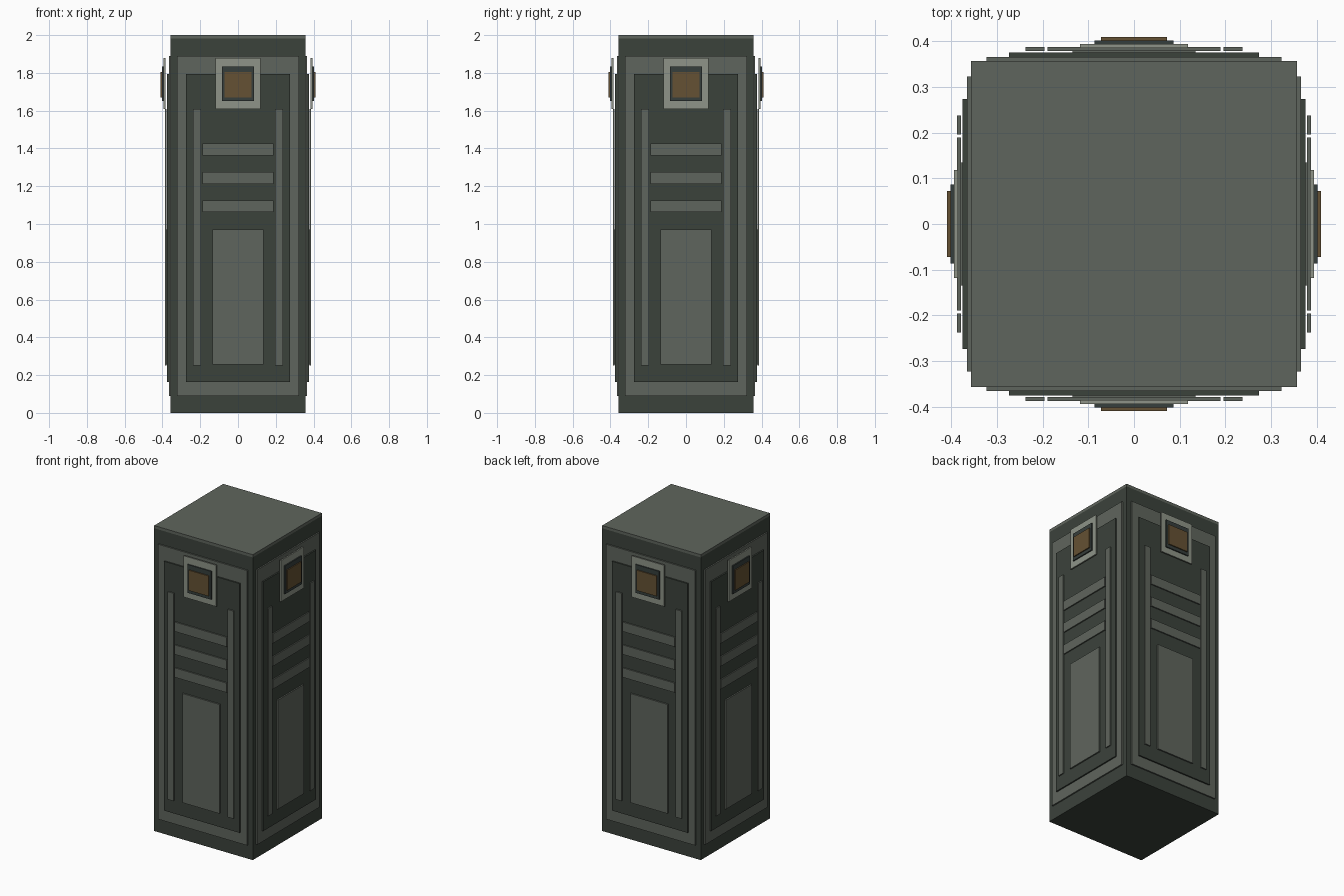
import bpy
import bmesh
from math import pi
from mathutils import Matrix

if "Cube" in bpy.data.objects:
    bpy.data.objects.remove(bpy.data.objects["Cube"])


def linear(c):
    c /= 255
    return c / 12.92 if c <= 0.04045 else ((c + 0.055) / 1.055) ** 2.4


def material(name, *rgb):
    mat = bpy.data.materials.new(name)
    colour = [linear(c) for c in rgb] + [1]
    mat.diffuse_color = colour
    mat.use_nodes = True
    mat.node_tree.nodes["Principled BSDF"].inputs["Base Color"].default_value = colour
    return mat


DARK = material("dark green grey", 59, 66, 59)
MID = material("mid green grey", 95, 101, 93)
PALE = material("pale grey", 142, 148, 136)
SOCKET = material("dark slate", 54, 62, 60)
AMBER = material("dull amber", 101, 81, 51)


def box(name, mat, x, y, z, turn=0):
    """Box spanning the given (low, high) ranges, turned about the z axis."""
    bm = bmesh.new()
    bmesh.ops.create_cube(bm, size=1)
    for v in bm.verts:
        v.co = [sum(r) / 2 + c * (r[1] - r[0]) for r, c in zip((x, y, z), v.co)]
    bm.transform(Matrix.Rotation(turn, 4, "Z"))
    mesh = bpy.data.meshes.new(name)
    bm.to_mesh(mesh)
    bm.free()
    mesh.materials.append(mat)
    obj = bpy.data.objects.new(name, mesh)
    bpy.context.collection.objects.link(obj)


# Column body and its thin cap
HALF = 0.357
side = (-HALF, HALF)
box("column_body", DARK, side, side, (0, 1.982))
box("top_cap", MID, side, side, (1.982, 2))

# The same stack of plates on each of the four sides
for i, face in enumerate(("front", "left", "back", "right")):
    def plate(name, mat, half, depth, z, thick=0.009, x=0):
        box(f"{face}_{name}", mat, (x - half, x + half),
            (-depth, thick - depth), z, i * pi / 2)

    # Border and recessed-looking field
    plate("border_panel", MID, 0.323, 0.366, (0.09, 1.89))
    plate("inner_panel", DARK, 0.274, 0.375, (0.163, 1.795))

    # Lower panel, side strips and slats
    plate("lower_panel", MID, 0.135, 0.384, (0.255, 0.97))
    for label, x in (("left", 0.217), ("right", -0.217)):
        plate(f"{label}_strip", MID, 0.021, 0.387, (0.25, 1.61), 0.008, x)
    for n in range(3):
        z = 1.094 + n * 0.15
        plate(f"slat_{n + 1}", MID, 0.189, 0.387, (z - 0.031, z + 0.031), 0.008)

    # Lamp: pale bezel, dark socket, amber lens
    plate("lamp_bezel", PALE, 0.118, 0.394, (1.61, 1.88))
    plate("lamp_socket", SOCKET, 0.086, 0.402, (1.65, 1.835))
    plate("lamp_lens", AMBER, 0.072, 0.409, (1.671, 1.804), 0.007)
